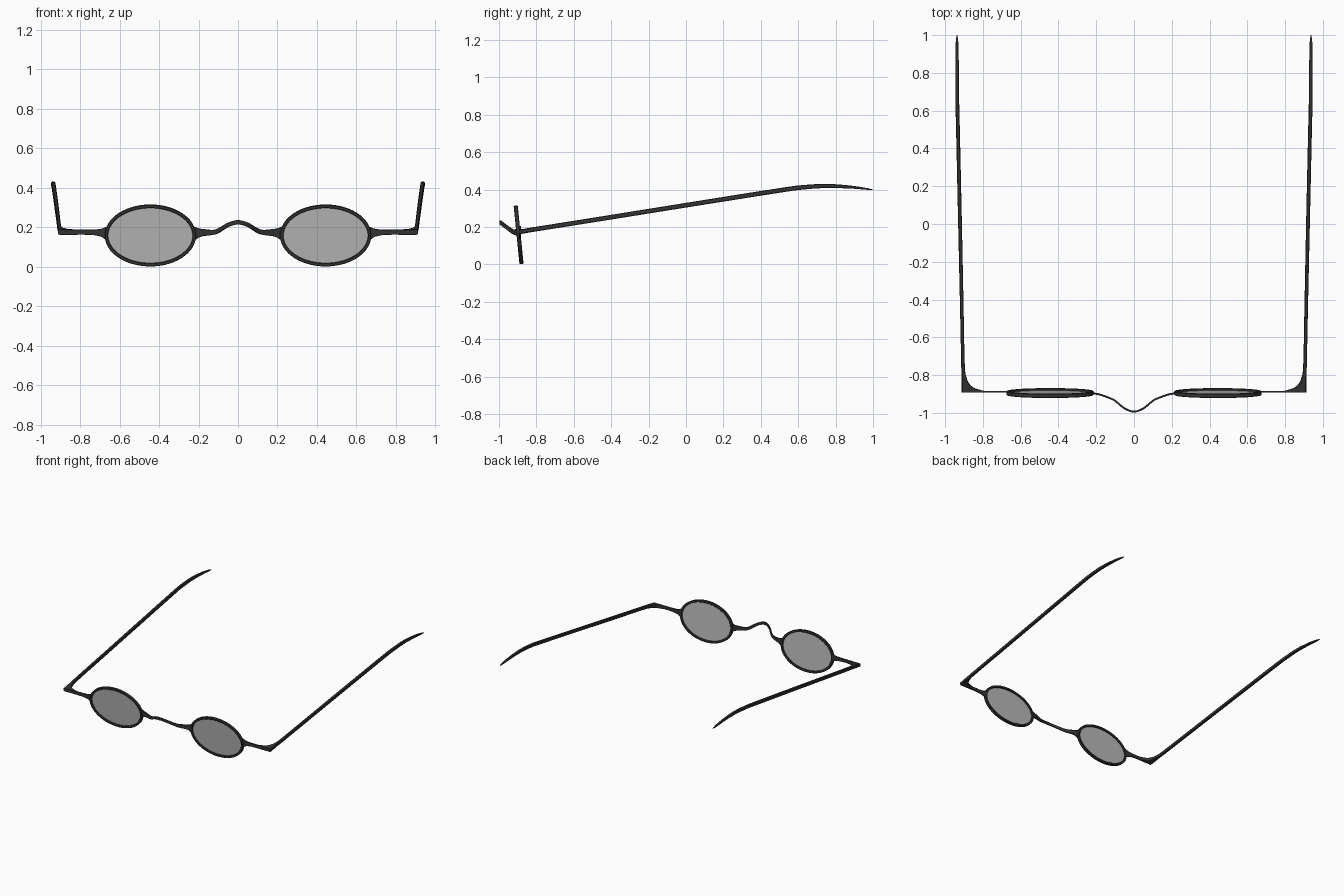
import bpy, bmesh, math
from mathutils import Vector, Matrix

if "Cube" in bpy.data.objects:
    bpy.data.objects.remove(bpy.data.objects["Cube"])


def material(name, color):
    m = bpy.data.materials.new(name)
    m.diffuse_color = color
    m.use_nodes = True
    m.node_tree.nodes["Principled BSDF"].inputs["Base Color"].default_value = m.diffuse_color
    return m


FRAME = material("dark_frame", (0.033, 0.033, 0.033, 1))
GLASS = material("tinted_glass", (0.48, 0.48, 0.48, 0.5))


def finish(name, bm, mat):
    bmesh.ops.recalc_face_normals(bm, faces=bm.faces)
    me = bpy.data.meshes.new(name)
    bm.to_mesh(me)
    bm.free()
    ob = bpy.data.objects.new(name, me)
    bpy.context.collection.objects.link(ob)
    me.materials.append(mat)
    bpy.context.view_layer.objects.active = ob
    ob.select_set(True)
    bpy.ops.object.shade_smooth_by_angle(angle=math.radians(35))
    ob.select_set(False)
    return ob


def spline(keys, steps):
    """Smooth curve through tuples of any length."""
    out = []
    for i in range(len(keys) - 1):
        a, b = keys[max(i - 1, 0)], keys[i]
        c, d = keys[i + 1], keys[min(i + 2, len(keys) - 1)]
        for s in range(steps):
            t = s / steps
            out.append([0.5 * (2 * q + (r - p) * t + (2 * p - 5 * q + 4 * r - w) * t * t
                               + (3 * q - p - 3 * r + w) * t ** 3)
                        for p, q, r, w in zip(a, b, c, d)])
    return out + [list(keys[-1])]


def section(w, h):
    """Rectangle with chamfered corners, half sizes w and h."""
    c = 0.3 * min(w, h)
    return [(w, h - c), (w - c, h), (c - w, h), (-w, h - c),
            (-w, c - h), (c - w, -h), (w - c, -h), (w, c - h)]


def loft(name, rings, mat, closed=False):
    bm = bmesh.new()
    vs = [[bm.verts.new(p) for p in r] for r in rings]
    n = len(vs[0])
    for i in range(len(vs) if closed else len(vs) - 1):
        a, b = vs[i], vs[(i + 1) % len(vs)]
        for k in range(n):
            bm.faces.new((a[k], a[(k + 1) % n], b[(k + 1) % n], b[k]))
    if not closed:
        bm.faces.new(vs[0])
        bm.faces.new(vs[-1])
    return finish(name, bm, mat)


# rim and lens ellipse, leaning back at the bottom
TILT = Matrix.Rotation(0.1, 3, 'X')
A, B = 0.2225, 0.1485


def lens_space(side, x, y, z):
    return TILT @ Vector((x, y, z)) + Vector((side * 0.444, -0.895, 0.1585))


# bridge: x, y, z, half height
half = [(0.0, -0.993, 0.225, 0.011), (0.05, -0.976, 0.212, 0.011),
        (0.1, -0.936, 0.182, 0.012), (0.13, -0.921, 0.174, 0.013),
        (0.175, -0.905, 0.173, 0.018), (0.2, -0.899, 0.171, 0.024),
        (0.228, -0.895, 0.166, 0.040)]
keys = [(-x, y, z, h) for x, y, z, h in reversed(half[1:])] + half
pts = spline(keys, 6)
rings = []
for i, (x, y, z, h) in enumerate(pts):
    p, q = pts[max(i - 1, 0)], pts[min(i + 1, len(pts) - 1)]
    normal = Vector((p[1] - q[1], q[0] - p[0], 0)).normalized()
    rings.append([Vector((x, y, z)) + normal * w + Vector((0, 0, v))
                  for w, v in section(0.005, h)])
loft("bridge", rings, FRAME)

for side, label in ((-1, "left"), (1, "right")):
    # rim
    rings = []
    N = 72
    for i in range(N):
        t = math.tau * i / N
        n = Vector((B * math.cos(t), A * math.sin(t))).normalized()
        rings.append([lens_space(side, A * math.cos(t) + n.x * w, d, B * math.sin(t) + n.y * w)
                      for w, d in section(0.0085, 0.011)])
    loft(label + "_rim", rings, FRAME, closed=True)

    # lens
    bm = bmesh.new()
    bm.faces.new([bm.verts.new(lens_space(side, A * math.cos(math.tau * i / N), 0,
                                          B * math.sin(math.tau * i / N))) for i in range(N)])
    finish(label + "_lens", bm, GLASS)

    # end piece: x, z, half height
    rings = []
    for x, z, h in spline([(0.66, 0.166, 0.040), (0.685, 0.171, 0.024), (0.71, 0.173, 0.017),
                           (0.75, 0.175, 0.0135), (0.84, 0.175, 0.013), (0.905, 0.175, 0.013)], 5):
        rings.append([(side * x, -0.888 + w, z + v) for w, v in section(0.005, h)])
    loft(label + "_end_piece", rings, FRAME)

    # temple with curved hinge gusset: y, inner x, outer x, z, half height
    rings = []
    for y, xi, xo, z, h in spline([
            (-0.892, 0.77, 0.912, 0.175, 0.0125), (-0.882, 0.80, 0.912, 0.176, 0.0125),
            (-0.868, 0.845, 0.912, 0.178, 0.0125), (-0.845, 0.872, 0.913, 0.182, 0.0125),
            (-0.81, 0.887, 0.913, 0.188, 0.0125), (-0.74, 0.896, 0.915, 0.199, 0.0125),
            (-0.4, 0.903, 0.922, 0.253, 0.0125), (0.0, 0.911, 0.931, 0.317, 0.0125),
            (0.5, 0.922, 0.942, 0.396, 0.0125), (0.62, 0.925, 0.945, 0.412, 0.012),
            (0.75, 0.926, 0.946, 0.420, 0.011), (0.88, 0.928, 0.946, 0.414, 0.008),
            (0.96, 0.930, 0.944, 0.405, 0.005), (1.0, 0.935, 0.939, 0.399, 0.002)], 5):
        rings.append([(side * ((xi + xo) / 2 + w), y, z + v)
                      for w, v in section((xo - xi) / 2, h)])
    loft(label + "_temple", rings, FRAME)
